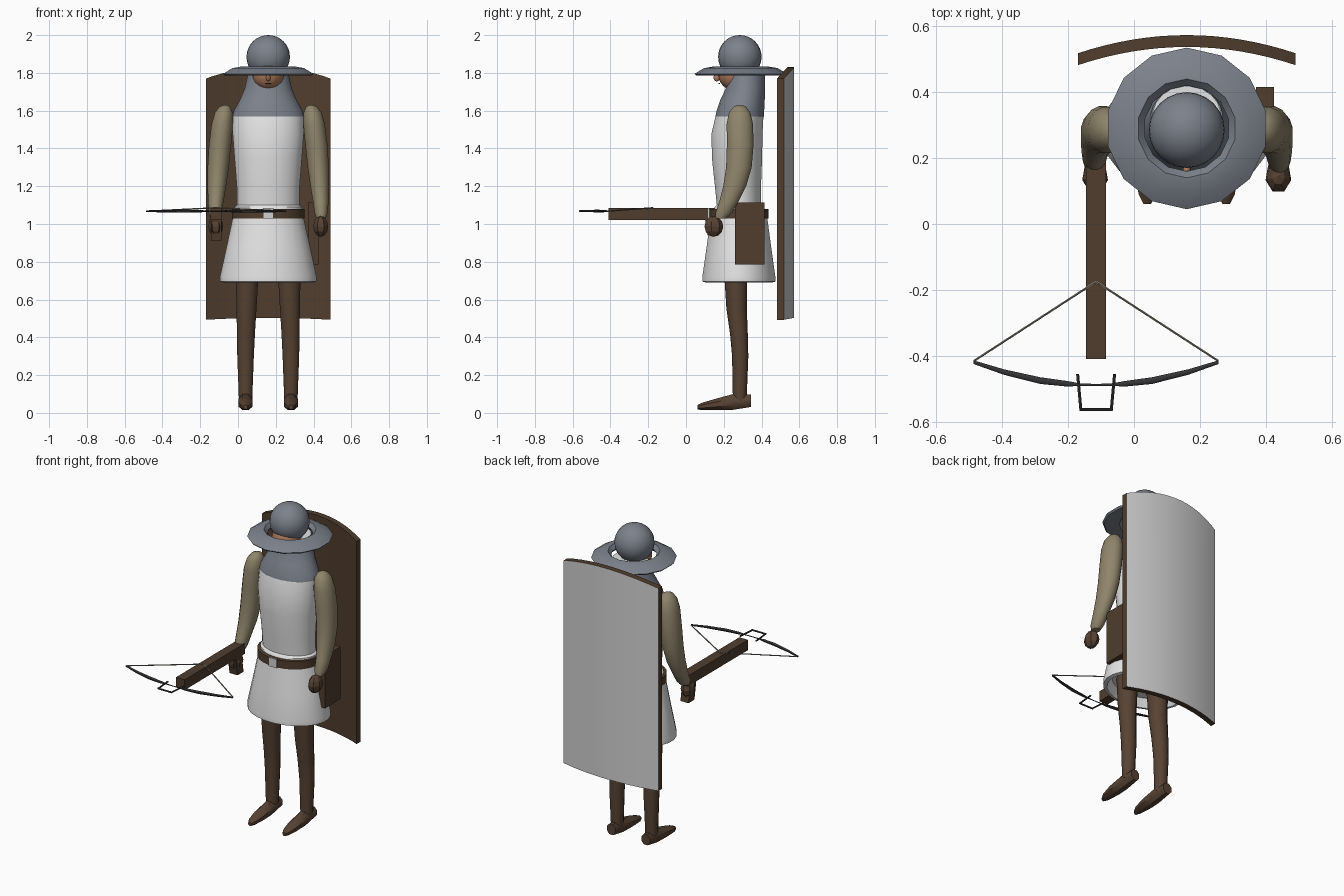
import bpy, bmesh, math
from mathutils import Vector

if "Cube" in bpy.data.objects:
    bpy.data.objects.remove(bpy.data.objects["Cube"], do_unlink=True)


def material(name, r, g, b):
    m = bpy.data.materials.new(name)
    m.use_nodes = True
    m.diffuse_color = (r, g, b, 1)
    m.node_tree.nodes["Principled BSDF"].inputs["Base Color"].default_value = (r, g, b, 1)
    return m


STEEL = material("steel grey", .2, .22, .26)
WHITE = material("tunic white", .78, .78, .78)
PALE = material("shield grey", .64, .64, .64)
BROWN = material("wood brown", .08, .047, .027)
LEATHER = material("leather brown", .095, .055, .033)
SLEEVE = material("sleeve tan", .28, .235, .15)
SKIN = material("skin", .42, .2, .11)
IRON = material("dark iron", .035, .035, .038)
CORD = material("cord", .25, .22, .17)

CX, CY = .16, .285  # body axis


def finish(bm, name, mats, smooth=True):
    bmesh.ops.recalc_face_normals(bm, faces=bm.faces)
    me = bpy.data.meshes.new(name)
    bm.to_mesh(me)
    bm.free()
    for m in mats:
        me.materials.append(m)
    ob = bpy.data.objects.new(name, me)
    bpy.context.collection.objects.link(ob)
    if smooth:
        bpy.ops.object.select_all(action='DESELECT')
        ob.select_set(True)
        bpy.context.view_layer.objects.active = ob
        bpy.ops.object.shade_smooth_by_angle(angle=math.radians(42))
    return ob


def loft(name, mat, sections, axis='z', n=20, closed=False):
    """Skin elliptical rings; a section is (position, centre a, centre b, radius a, radius b)."""
    bm = bmesh.new()
    rings = []
    for p, a, b, ra, rb in sections:
        ring = []
        for i in range(n):
            t = math.tau * (i + .5) / n
            u, v = a + ra * math.cos(t), b + rb * math.sin(t)
            co = {'z': (u, v, p), 'y': (u, p, v), 'x': (p, u, v)}[axis]
            ring.append(bm.verts.new(co))
        rings.append(ring)
    pairs = list(zip(rings, rings[1:]))
    if closed:
        pairs.append((rings[-1], rings[0]))
    for r, s in pairs:
        for i in range(n):
            j = (i + 1) % n
            bm.faces.new((r[i], r[j], s[j], s[i]))
    if not closed:
        bm.faces.new(rings[0])
        bm.faces.new(rings[-1])
    return finish(bm, name, [mat])


def box(name, mat, lo, hi):
    bm = bmesh.new()
    bmesh.ops.create_cube(bm, size=1)
    for v in bm.verts:
        v.co = [l + (c + .5) * (h - l) for c, l, h in zip(v.co, lo, hi)]
    return finish(bm, name, [mat], False)


def ball(name, mat, centre, radii, u=20, v=12):
    bm = bmesh.new()
    bmesh.ops.create_uvsphere(bm, u_segments=u, v_segments=v, radius=1)
    for q in bm.verts:
        q.co = [c + k * r for c, k, r in zip(centre, q.co, radii)]
    return finish(bm, name, [mat], u > 10)


def rod(name, mat, a, b, r, n=6):
    a, b = Vector(a), Vector(b)
    bm = bmesh.new()
    bmesh.ops.create_cone(bm, cap_ends=True, segments=n, radius1=r, radius2=r, depth=(b - a).length)
    q = Vector((0, 0, 1)).rotation_difference(b - a)
    for v in bm.verts:
        v.co = q @ v.co + (a + b) / 2
    return finish(bm, name, [mat], False)


# Helmet: dome and floating brim
ball("helmet_dome", STEEL, (CX, .285, 1.885), (.115, .115, .115), 24, 16)
brim = [(.13, 1.81), (.15, 1.833), (.195, 1.825), (.245, 1.795), (.235, 1.785), (.15, 1.787)]
loft("helmet_brim", STEEL, [(z, CX, .29, r, r) for r, z in brim], n=14, closed=True)

# Head
ball("head", SKIN, (CX, .26, 1.795), (.085, .09, .09))
ball("nose", SKIN, (CX, .163, 1.775), (.012, .018, .02), 12, 8)
box("mouth", LEATHER, (CX - .014, .172, 1.74), (CX + .014, .18, 1.747))
loft("arming_cap", WHITE, [(1.76, CX, .32, .1, .095), (1.8, CX, .325, .105, .095)])

# Mail hood falling over the shoulders
loft("mail_hood", STEEL, [
    (1.57, CX, CY, .19, .13), (1.6, CX, CY + .003, .183, .127), (1.66, CX, .3, .15, .118),
    (1.72, CX, .315, .125, .104), (1.79, CX, .32, .11, .1)], n=24)

# Tunic: torso and skirt
loft("torso", WHITE, [
    (1.03, CX, .28, .18, .14), (1.09, CX, .28, .18, .13), (1.1, CX, .28, .166, .118),
    (1.2, CX, .275, .168, .123), (1.35, CX, .27, .18, .134), (1.48, CX, .27, .19, .136),
    (1.57, CX, .283, .189, .128)], n=24)
loft("skirt", WHITE, [
    (.74, CX, .28, .2, .15), (.69, CX, .28, .235, .175), (.695, CX, .28, .257, .195),
    (.72, CX, .28, .258, .195), (.88, CX, .28, .222, .172), (1.03, CX, .28, .19, .152)], n=24)

# Belt
loft("belt", BROWN, [(1.03, CX, .28, .193, .158), (1.08, CX, .28, .193, .158)], n=24)
box("belt_buckle", PALE, (CX - .027, .114, 1.03), (CX + .027, .124, 1.085))
box("bolt_pouch", BROWN, (.37, .26, .785), (.425, .415, 1.115))

# Limbs, mirrored about the body axis
for side, s in (("left", 1), ("right", -1)):
    def X(d):
        return CX + s * d
    loft(side + "_sleeve", SLEEVE, [
        (1.03, X(.28), .185, .025, .03), (1.06, X(.28), .2, .036, .045), (1.12, X(.278), .228, .042, .052),
        (1.2, X(.272), .258, .05, .062), (1.3, X(.265), .28, .057, .069), (1.42, X(.255), .287, .06, .072),
        (1.53, X(.243), .285, .058, .071), (1.59, X(.235), .284, .048, .058),
        (1.62, X(.23), .284, .03, .035), (1.63, X(.228), .284, .01, .012)], n=16)
    ball(side + "_glove", LEATHER, (X(.278), .145, .987), (.04, .052, .055), 7, 6)
    loft(side + "_leg", LEATHER, [
        (.06, X(.12), .285, .036, .036), (.12, X(.12), .285, .038, .038), (.3, X(.12), .287, .045, .043),
        (.42, X(.118), .28, .049, .047), (.55, X(.115), .268, .054, .054),
        (.8, X(.11), .262, .064, .064)], n=14)
    loft(side + "_shoe", LEATHER, [
        (.06, X(.12), .03, .012, .013), (.09, X(.12), .035, .028, .022), (.16, X(.12), .045, .04, .033),
        (.25, X(.12), .058, .04, .045), (.345, X(.12), .065, .032, .036)], axis='y', n=8)

# Crossbow stock and grip
BX, BZ = -.115, 1.068
box("crossbow_stock", BROWN, (BX - .03, -.41, 1.02), (BX + .03, .19, 1.085))
grip = box("crossbow_grip", BROWN, (BX - .028, .1, .91), (BX + .028, .16, 1.03))
for v in grip.data.vertices:
    if v.co.z < 1:
        v.co.y += .02

# Crossbow bow, string and stirrup
for side, s in (("left", 1), ("right", -1)):
    limb = [(0, -.488, .003), (.05, -.487, .004), (.085, -.485, .009), (.17, -.475, .011),
            (.28, -.449, .009), (.372, -.419, .006)]
    loft(side + "_bow_limb", IRON, [(BX + s * d, y, BZ, r, r * .8) for d, y, r in limb], axis='x', n=8)
    rod(side + "_string", CORD, (BX + s * .37, -.415, BZ), (BX, -.175, 1.086), .0035)
    rod(side + "_stirrup_bar", IRON, (BX + s * .056, -.455, BZ), (BX + s * .046, -.565, BZ), .005)
rod("stirrup_front", IRON, (BX - .05, -.563, BZ), (BX + .05, -.563, BZ), .005)

# Curved back shield with an arched top and a pale outer face
bm = bmesh.new()
N = 16
columns = []
for i in range(N + 1):
    t = 2 * i / N - 1
    x, drop = CX + .33 * t, .055 * t * t
    top, bottom = 1.83 - .06 * t * t, .503 - .01 * t * t
    columns.append([bm.verts.new((x, y - drop, z)) for y, z in
                    ((.537, bottom), (.573, bottom), (.573, top), (.537, top))])
for a, b in zip(columns, columns[1:]):
    for k in range(4):
        f = bm.faces.new((a[k], b[k], b[(k + 1) % 4], a[(k + 1) % 4]))
        f.material_index = int(k == 1)
bm.faces.new(columns[0])
bm.faces.new(columns[-1])
finish(bm, "back_shield", [BROWN, PALE])
